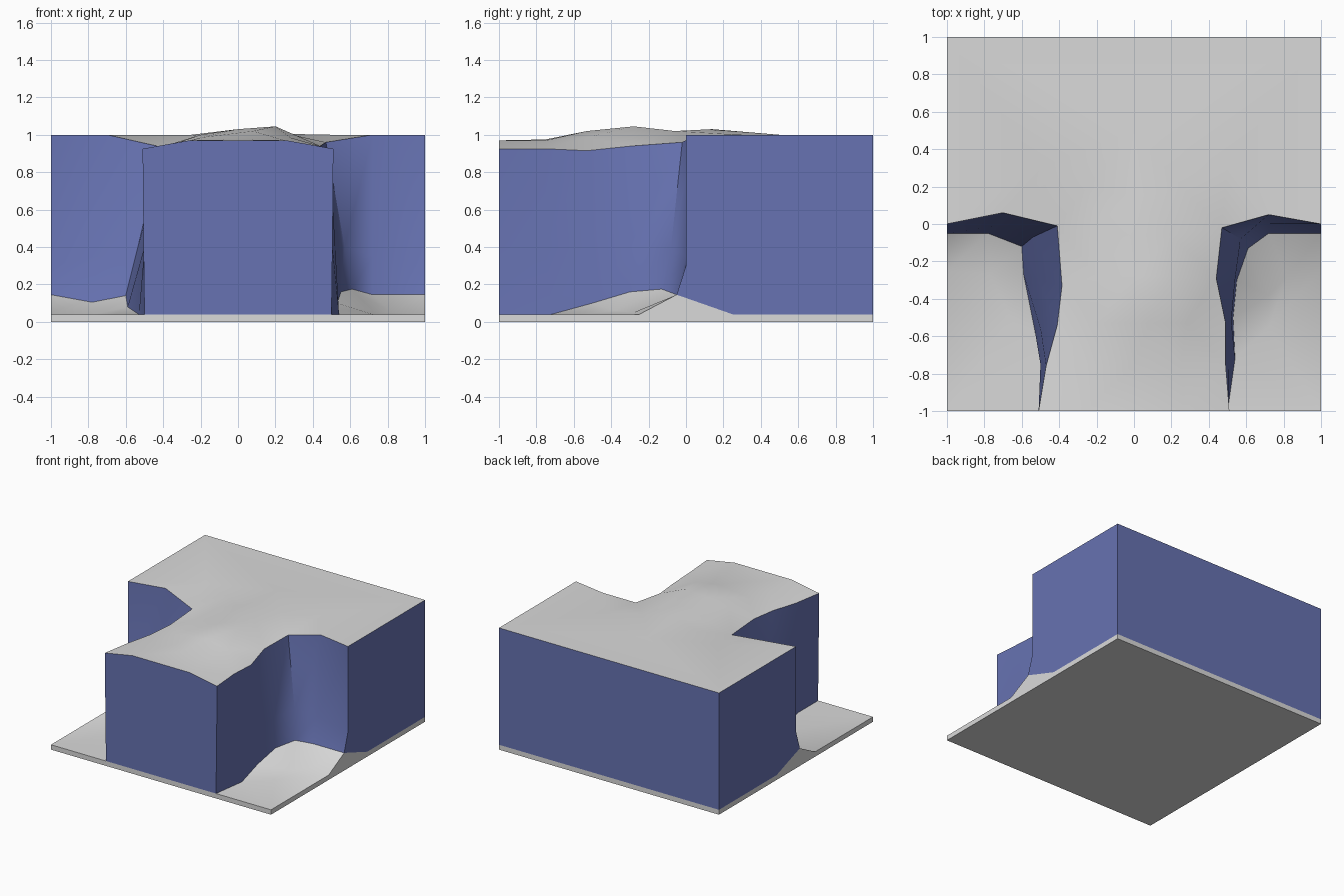
import bpy, math
from mathutils import Vector
from mathutils.geometry import delaunay_2d_cdt

if "Cube" in bpy.data.objects:
    bpy.data.objects.remove(bpy.data.objects["Cube"])


def material(name, rgb):
    m = bpy.data.materials.new(name)
    m.diffuse_color = (*rgb, 1)
    m.use_nodes = True
    m.node_tree.nodes["Principled BSDF"].inputs["Base Color"].default_value = m.diffuse_color
    return m


GREY = material("pale grey", (0.70, 0.70, 0.70))
BLUE = material("cliff blue", (0.135, 0.170, 0.445))


def build(name, sheets, mat):
    """Join sheets (verts, faces, outward direction), each facing outward."""
    verts, faces = [], []
    for pts, polys, out in sheets:
        base = len(verts)
        verts += pts
        for f in polys:
            p = [Vector(pts[i]) for i in f]
            n = sum(((a - p[0]).cross(b - p[0]) for a, b in zip(p[1:], p[2:])), Vector())
            if n.dot(Vector(out)) < 0:
                f = f[::-1]
            faces.append([base + i for i in f])
    me = bpy.data.meshes.new(name)
    me.from_pydata(verts, [], faces)
    me.materials.append(mat)
    ob = bpy.data.objects.new(name, me)
    bpy.context.collection.objects.link(ob)
    bpy.ops.object.select_all(action='DESELECT')
    ob.select_set(True)
    bpy.context.view_layer.objects.active = ob
    bpy.ops.object.shade_smooth_by_angle(angle=math.radians(50))
    return ob


def relief(outline, inner):
    """Triangulated height sheet inside an outline with inner height points."""
    pts = outline + inner
    n = len(outline)
    co, _, tris, orig, _, _ = delaunay_2d_cdt(
        [Vector(p[:2]) for p in pts], [], [list(range(n))], 1, 1e-5)
    verts = [(c.x, c.y, pts[o[0]][2] if o else 0.04) for c, o in zip(co, orig)]
    return verts, [list(t) for t in tris], (0, 0, 1)


def loft(rings, out):
    n = len(rings[0])
    verts = [p for r in rings for p in r]
    quads = [[k * n + i, k * n + i + 1, (k + 1) * n + i + 1, (k + 1) * n + i]
             for k in range(len(rings) - 1) for i in range(n - 1)]
    return verts, quads, out


def panel(pts, out):
    return pts, [list(range(len(pts)))], out


# Cliff contours, from the outer side edge to the front edge
LEFT = [
    [(-1, -.05, .145), (-.78, -.05, .105), (-.6, -.12, .14), (-.59, -.27, .08),
     (-.53, -.57, .04), (-.5, -.75, .04), (-.5, -1, .04)],
    [(-1, 0, .3), (-.75, -.01, .35), (-.54, -.07, .38), (-.51, -.3, .38),
     (-.5, -.56, .4), (-.5, -.75, .4), (-.505, -1, .4)],
    [(-1, 0, 1), (-.7, .06, 1), (-.41, -.01, .935), (-.385, -.33, .935),
     (-.41, -.54, .93), (-.47, -.76, .925), (-.51, -1, .925)]]
RIGHT = [
    [(1, -.05, .145), (.72, -.05, .145), (.61, -.13, .175), (.55, -.3, .16),
     (.53, -.5, .10), (.54, -.72, .04), (.5, -1, .04)],
    [(1, 0, .3), (.72, 0, .35), (.57, -.08, .4), (.54, -.3, .4),
     (.52, -.52, .4), (.505, -.75, .4), (.505, -1, .4)],
    [(1, 0, 1), (.72, .05, 1), (.47, -.02, .96), (.44, -.29, .94),
     (.49, -.53, .915), (.49, -.75, .925), (.51, -1, .925)]]

# Cliff walls: two curved inner walls, sides, back and front
walls = [loft(LEFT, (-1, -1, 0)), loft(RIGHT, (1, -1, 0)),
         panel([(-1, 1, .04), (1, 1, .04), (1, 1, 1), (-1, 1, 1)], (0, 1, 0))]
for s, rings in ((-1, LEFT), (1, RIGHT)):
    walls.append(panel([(s, 1, .04), (s, 1, 1)] + [r[0] for r in rings[::-1]]
                       + [(s, .25, .04)], (s, 0, 0)))
walls.append(panel([r[-1] for r in LEFT] + [(-.26, -1, .97), (.26, -1, .97)]
                   + [r[-1] for r in RIGHT[::-1]], (0, -1, 0)))
build("cliff_walls", walls, BLUE)

# Cliff top: gently mounded plateau
top_outline = ([(1, 1, 1), (-1, 1, 1)] + LEFT[2]
               + [(-.26, -1, .97), (.26, -1, .97)] + RIGHT[2][::-1])
mounds = [(.2, -.28, 1.045), (0, -.28, 1.03), (-.2, -.28, 1.0), (-.25, -.75, .97),
          (0, -.75, .975), (.25, -.75, .97), (.08, -.53, 1.02), (.28, -.53, .985),
          (-.2, -.53, .985), (.2, -.06, 1.02), (-.02, -.06, 1.02), (-.2, 0, .995),
          (0, .14, 1.03), (.25, .2, 1.005), (-.25, .2, 1.0), (0, .5, 1),
          (-.5, .3, 1), (.5, .3, 1)]
build("cliff_top", [relief(top_outline, mounds)], GREY)

# Ground slab: two sloped lower areas, rim and underside
ground = [panel([(-1, -1, 0), (1, -1, 0), (1, 1, 0), (-1, 1, 0)], (0, 0, -1))]
for s, rings, inner in (
        (-1, LEFT, [(-.77, -.27, .04), (-.66, -.5, .04)]),
        (1, RIGHT, [(.82, -.28, .05), (.72, -.38, .06), (.72, -.55, .04)])):
    ground.append(relief(rings[0] + [(s, -1, .04), (s, -.25, .04)], inner))
    ground.append(panel([(s, -1, 0), (s, 1, 0), (s, 1, .04), (s, .25, .04),
                         rings[0][0], (s, -.25, .04), (s, -1, .04)], (s, 0, 0)))
    ground.append(panel([(-1, s, 0), (1, s, 0), (1, s, .04), (-1, s, .04)], (0, s, 0)))
build("ground_slab", ground, GREY)
